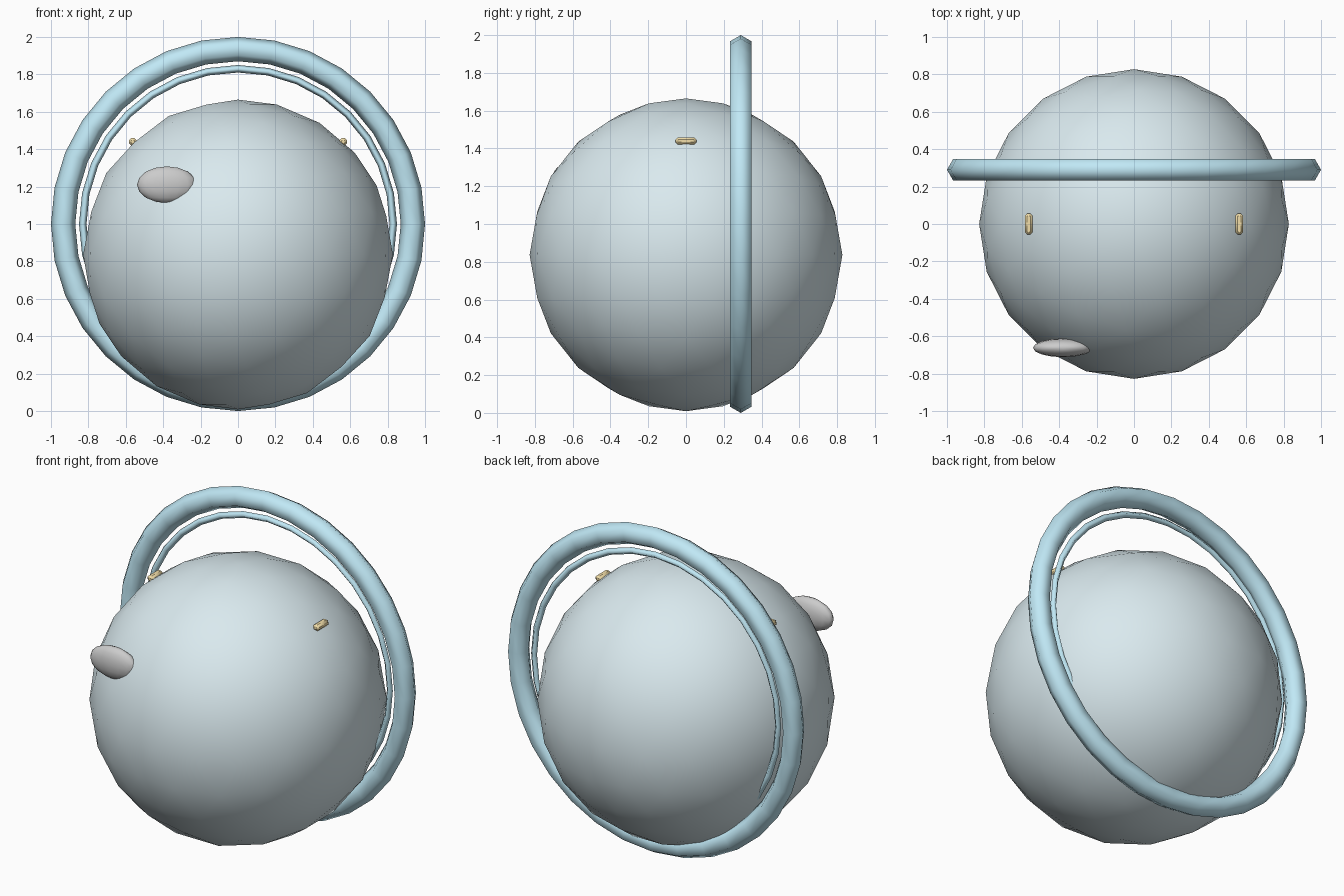
import bpy
from math import pi

if "Cube" in bpy.data.objects:
    bpy.data.objects.remove(bpy.data.objects["Cube"])


def material(name, rgb):
    m = bpy.data.materials.new(name)
    m.diffuse_color = (*rgb, 1)
    m.use_nodes = True
    m.node_tree.nodes["Principled BSDF"].inputs["Base Color"].default_value = m.diffuse_color
    return m


def finish(name, mat=None, angle=pi):
    ob = bpy.context.object
    ob.name = name
    if mat:
        ob.data.materials.append(mat)
    bpy.ops.object.shade_smooth_by_angle(angle=angle)
    return ob


pale = material("pale_blue", (0.70, 0.82, 0.86))
sky = material("sky_blue", (0.53, 0.81, 0.92))
gold = material("gold", (0.90, 0.74, 0.40))

# Faceted-outline round body
bpy.ops.mesh.primitive_ico_sphere_add(subdivisions=3, radius=0.828,
                                      location=(0, 0, 0.837))
finish("body", pale)

# Two upright rings behind the middle, sinking into the body at the bottom
for name, major, minor, sides in (("outer_ring", 0.935, 0.065, 6),
                                  ("inner_ring", 0.83, 0.02, 4)):
    bpy.ops.mesh.primitive_torus_add(
        major_radius=major, minor_radius=minor, major_segments=32,
        minor_segments=sides, location=(0, 0.29, 1.0), rotation=(pi / 2, 0, 0))
    finish(name, sky)

# Small gold studs on both shoulders
for side, label in ((-1, "left"), (1, "right")):
    bpy.ops.mesh.primitive_cube_add(size=1, location=(side * 0.563, 0, 1.44))
    bpy.context.object.dimensions = (0.042, 0.11, 0.038)
    bpy.ops.object.transform_apply(location=False, rotation=False, scale=True)
    bev = bpy.context.object.modifiers.new("bevel", "BEVEL")
    bev.width = 0.012
    bev.segments = 1
    finish(label + "_stud", gold, pi / 6)

# Flattened grey pebble on the front
bpy.ops.mesh.primitive_uv_sphere_add(segments=16, ring_count=8, radius=1,
                                     location=(-0.38, -0.662, 1.21))
bpy.context.object.scale = (0.16, 0.05, 0.098)
bpy.ops.object.transform_apply(location=False, rotation=False, scale=True)
finish("front_pebble")
